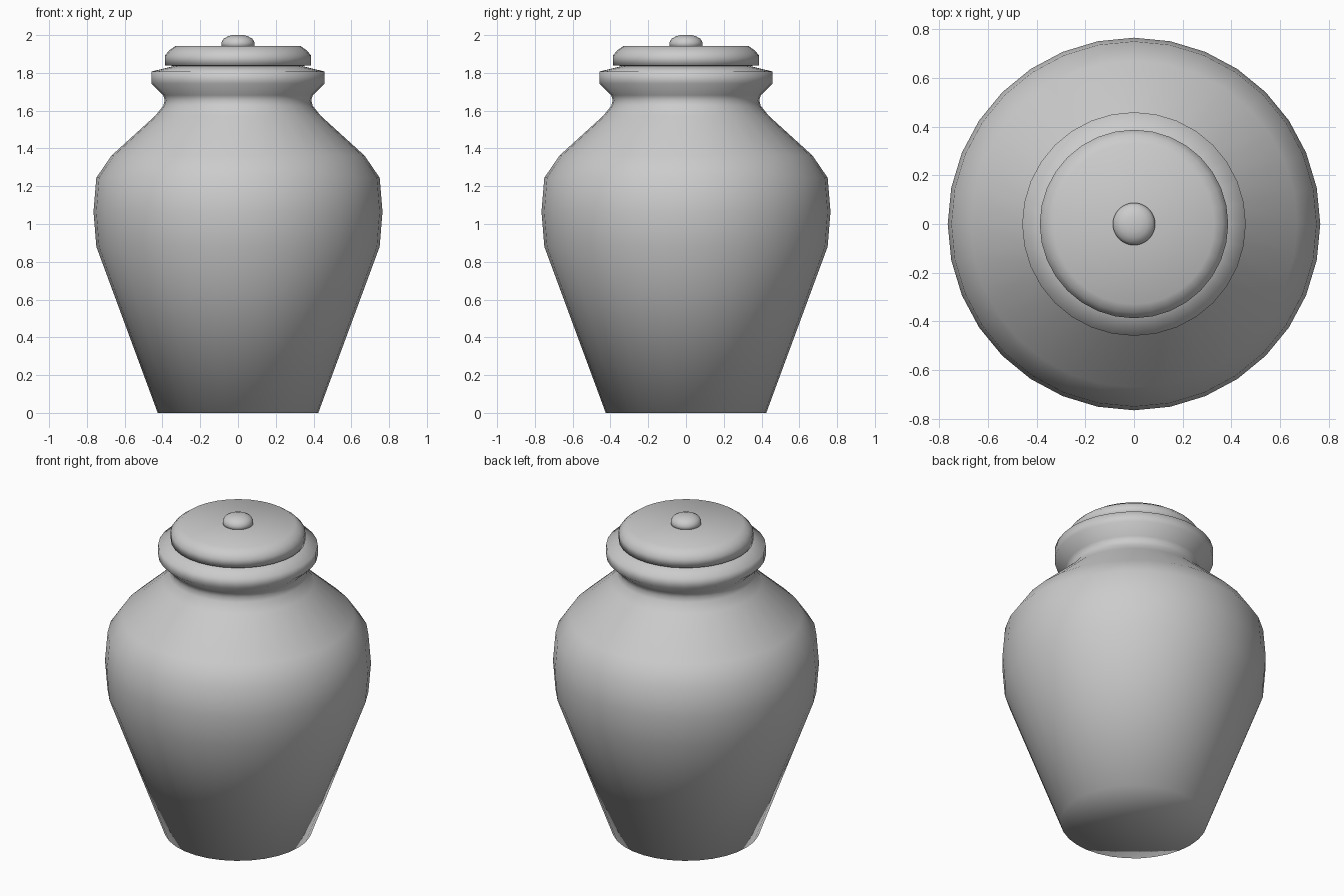
import bpy, bmesh, math

if "Cube" in bpy.data.objects:
    bpy.data.objects.remove(bpy.data.objects["Cube"])

SEGMENTS = 32


def lathe(name, profile):
    """Spin an (r, z) profile around the z axis into a smooth object."""
    bm = bmesh.new()
    verts = [bm.verts.new((r, 0, z)) for r, z in profile]
    edges = [bm.edges.new(pair) for pair in zip(verts, verts[1:])]
    bmesh.ops.spin(bm, geom=verts + edges, cent=(0, 0, 0), axis=(0, 0, 1),
                   angle=math.tau, steps=SEGMENTS, use_duplicate=False)
    bmesh.ops.remove_doubles(bm, verts=bm.verts, dist=1e-4)
    bmesh.ops.recalc_face_normals(bm, faces=bm.faces)
    for f in bm.faces:
        f.smooth = True
    mesh = bpy.data.meshes.new(name)
    bm.to_mesh(mesh)
    bm.free()
    obj = bpy.data.objects.new(name, mesh)
    bpy.context.collection.objects.link(obj)
    return obj


# Jar: base, tapered belly, shoulder, neck and flared rim
lathe("jar_body", [
    (0, 0), (0.425, 0), (0.75, 0.88), (0.765, 1.065), (0.75, 1.245),
    (0.67, 1.362), (0.438, 1.573), (0.396, 1.625), (0.388, 1.655),
    (0.396, 1.682), (0.459, 1.743), (0.459, 1.807), (0.34, 1.836),
    (0, 1.836),
])

# Lid: short wall with a bevelled top
lathe("lid", [
    (0, 1.837), (0.34, 1.837), (0.387, 1.84), (0.387, 1.892),
    (0.365, 1.918), (0.33, 1.943), (0, 1.943),
])

# Knob: small rounded handle
lathe("lid_knob", [
    (0, 1.935), (0.087, 1.935), (0.087, 1.962), (0.076, 1.981),
    (0.056, 1.992), (0.032, 2.0), (0, 2.0),
])
